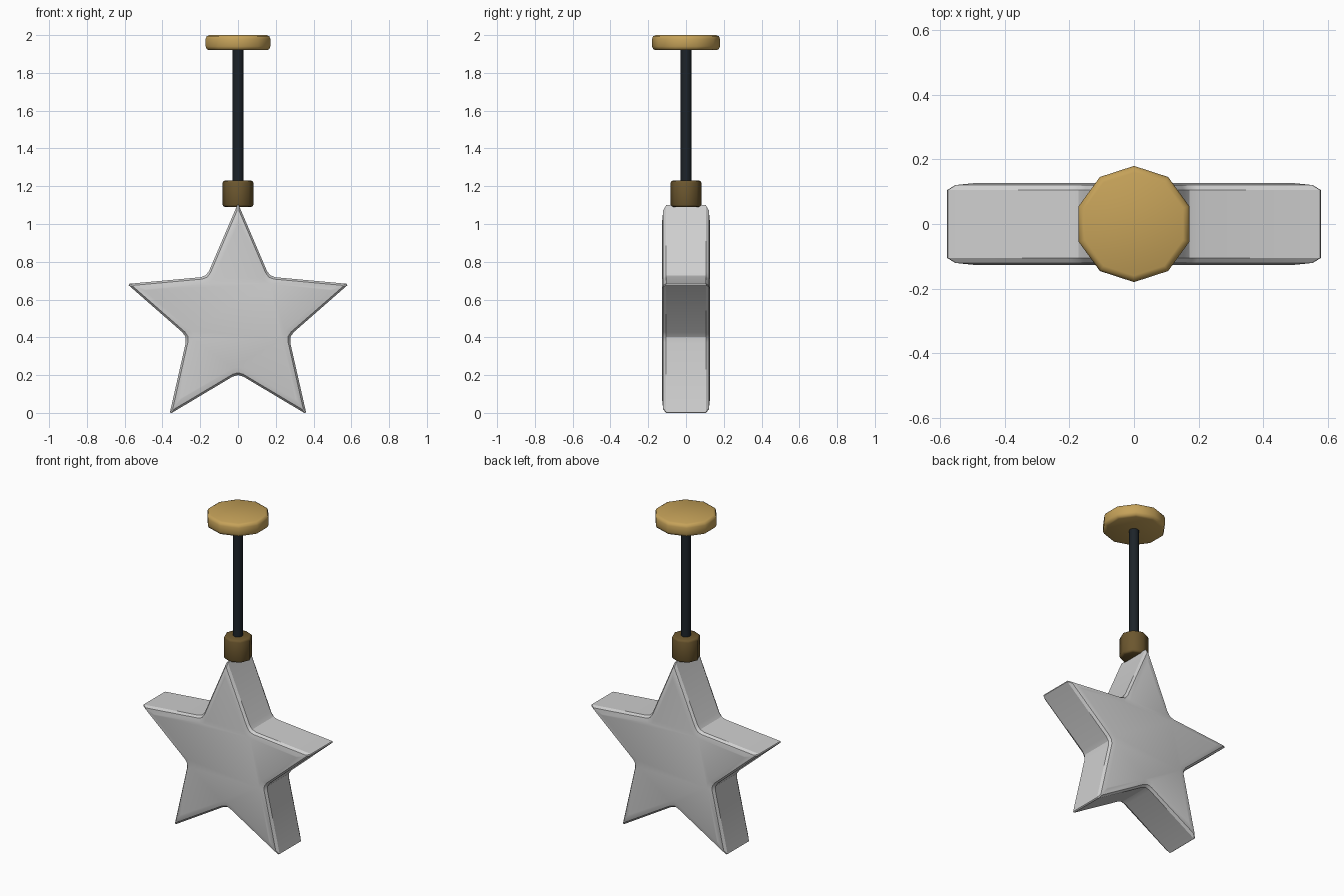
import bpy, bmesh, math
from mathutils import Vector

cube = bpy.data.objects.get("Cube")
if cube:
    bpy.data.objects.remove(cube, do_unlink=True)


def material(name, rgb):
    m = bpy.data.materials.new(name)
    m.use_nodes = True
    m.diffuse_color = (*rgb, 1)
    m.node_tree.nodes["Principled BSDF"].inputs["Base Color"].default_value = (*rgb, 1)
    return m


brass = material("brass", (0.56, 0.36, 0.10))
dark_brass = material("dark brass", (0.15, 0.095, 0.028))
cord_black = material("cord black", (0.012, 0.017, 0.022))
frosted = material("frosted grey", (0.62, 0.62, 0.62))


def loft(name, rings, mat, angle=30):
    """Skin equal-length point rings and cap both ends."""
    bm = bmesh.new()
    loops = [[bm.verts.new(p) for p in ring] for ring in rings]
    for a, b in zip(loops, loops[1:]):
        for i in range(len(a)):
            j = (i + 1) % len(a)
            bm.faces.new((a[i], a[j], b[j], b[i]))
    bm.faces.new(loops[0])
    bm.faces.new(loops[-1])
    bmesh.ops.recalc_face_normals(bm, faces=bm.faces)
    mesh = bpy.data.meshes.new(name)
    bm.to_mesh(mesh)
    bm.free()
    mesh.materials.append(mat)
    obj = bpy.data.objects.new(name, mesh)
    bpy.context.collection.objects.link(obj)
    bpy.ops.object.select_all(action="DESELECT")
    obj.select_set(True)
    bpy.context.view_layer.objects.active = obj
    bpy.ops.object.shade_smooth_by_angle(angle=math.radians(angle))
    return obj


def prism(name, sides, profile, mat, angle=50):
    """Upright turned part; profile is (radius, z) pairs."""
    turns = [math.pi / 2 + math.tau * i / sides for i in range(sides)]
    rings = [[(r * math.cos(t), r * math.sin(t), z) for t in turns] for r, z in profile]
    return loft(name, rings, mat, angle)


def softened(radius, low, high, cut):
    """Cylinder profile with rounded rims."""
    c = cut * 0.3
    half = [(radius - cut, 0), (radius - c, c), (radius, cut)]
    return [(r, low + d) for r, d in half] + [(r, high - d) for r, d in reversed(half)]


# Star outline: blunt tips and rounded inner corners
CENTRE, OUTER, INNER = 0.492, 0.617, 0.283
corners = []
for i in range(10):
    t = math.pi / 2 - i * math.pi / 5
    r = INNER if i % 2 else OUTER
    corners.append(Vector((r * math.cos(t), r * math.sin(t))))
outline = []
for i, p in enumerate(corners):
    near = 0.08 if i % 2 else 0.025
    a = p.lerp(corners[i - 1], near)
    b = p.lerp(corners[(i + 1) % 10], near)
    outline += [a, (a + b + 2 * p) / 4, b] if i % 2 else [a, b]

# Star body: rims rounded by shrinking the outline toward front and back
rim = [(0.127, 0.85), (0.1206, 0.957), (0.105, 1.0)]
layers = [(-y, s) for y, s in rim] + list(reversed(rim))
loft("star_shade",
     [[(p.x * s, y, CENTRE + p.y * s) for p in outline] for y, s in layers], frosted)

# Hanging hardware
prism("socket_cap", 8, softened(0.081, 1.09, 1.23, 0.012), dark_brass)
prism("hanging_cord", 8, [(0.029, 1.2), (0.029, 1.94)], cord_black)
prism("ceiling_plate", 10, softened(0.18, 1.92, 2.0, 0.02), brass)
